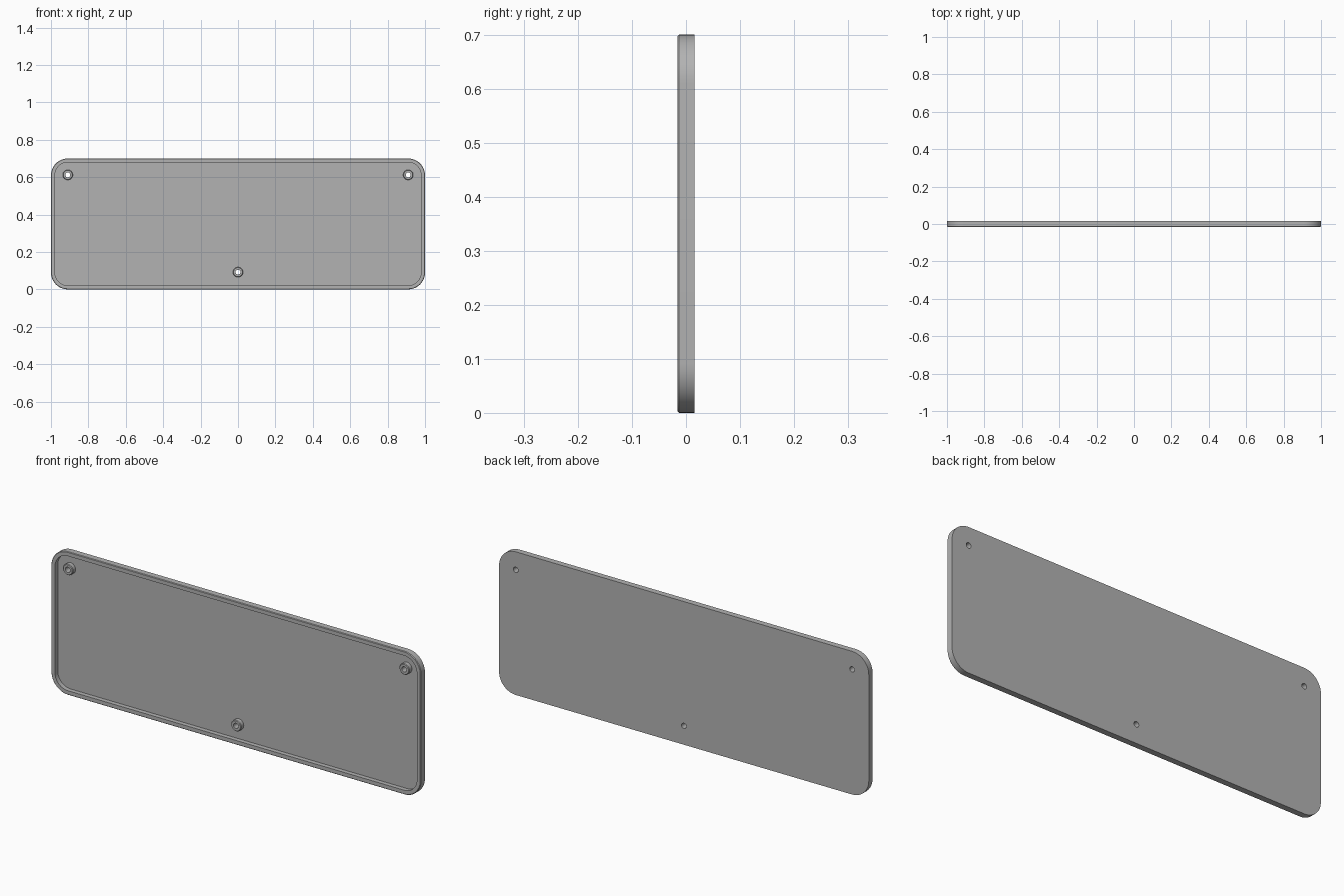
import bpy, bmesh
from math import sin, cos, pi, radians

cube = bpy.data.objects.get("Cube")
if cube:
    bpy.data.objects.remove(cube, do_unlink=True)

WIDTH, HEIGHT, CORNER = 2.0, 0.7, 0.09
FRONT, FLOOR, BACK = -0.016, 0.006, 0.016
BOSS_R, HOLE_R = 0.027, 0.013
MOUNTS = [(-0.91, 0.612), (0.91, 0.612), (0, 0.092)]

grey = bpy.data.materials.new("plain grey")
grey.use_nodes = True
grey.diffuse_color = (0.45, 0.45, 0.45, 1)
grey.node_tree.nodes["Principled BSDF"].inputs["Base Color"].default_value = grey.diffuse_color


def rounded_rect(inset, y, steps=12):
    """Points of a rounded rectangle, shrunk by inset, at depth y."""
    r = CORNER - inset
    cx, cz = WIDTH / 2 - CORNER, HEIGHT / 2 - CORNER
    pts = []
    for q, (sx, sz) in enumerate([(1, 1), (-1, 1), (-1, -1), (1, -1)]):
        for i in range(steps + 1):
            a = (q + i / steps) * pi / 2
            pts.append((sx * cx + r * cos(a), y, HEIGHT / 2 + sz * cz + r * sin(a)))
    return pts


def circle(x, z, r, y, n=32):
    return [(x + r * cos(2 * pi * i / n), y, z + r * sin(2 * pi * i / n)) for i in range(n)]


def loft(name, rings, closed=False):
    """Skin a row of rings; cap the ends, or join last to first when closed."""
    bm = bmesh.new()
    loops = [[bm.verts.new(p) for p in ring] for ring in rings]
    pairs = list(zip(loops, loops[1:]))
    if closed:
        pairs.append((loops[-1], loops[0]))
    else:
        bm.faces.new(loops[0])
        bm.faces.new(loops[-1])
    for a, b in pairs:
        n = len(a)
        for i in range(n):
            j = (i + 1) % n
            bm.faces.new((a[i], a[j], b[j], b[i]))
    bmesh.ops.recalc_face_normals(bm, faces=bm.faces)
    mesh = bpy.data.meshes.new(name)
    bm.to_mesh(mesh)
    bm.free()
    mesh.materials.append(grey)
    obj = bpy.data.objects.new(name, mesh)
    bpy.context.collection.objects.link(obj)
    return obj


def activate(obj):
    bpy.ops.object.select_all(action='DESELECT')
    obj.select_set(True)
    bpy.context.view_layer.objects.active = obj


def smooth(obj):
    activate(obj)
    bpy.ops.object.shade_smooth_by_angle(angle=radians(30))


# Shallow tray: back, outer wall, chamfer, rim, inner wall, floor
profile = [(0, BACK), (0, FRONT + 0.003), (0.003, FRONT), (0.021, FRONT), (0.021, FLOOR)]
tray = loft("tray", [rounded_rect(i, y) for i, y in profile])

# Screw holes through the floor
for x, z in MOUNTS:
    cutter = loft("hole_cutter", [circle(x, z, HOLE_R, y) for y in (-0.1, 0.1)])
    cutter.hide_render = True
    mod = tray.modifiers.new("hole", 'BOOLEAN')
    mod.operation, mod.solver, mod.object = 'DIFFERENCE', 'EXACT', cutter
    activate(tray)
    bpy.ops.object.modifier_apply(modifier=mod.name)
    bpy.data.objects.remove(cutter, do_unlink=True)
smooth(tray)

# Tubular screw bosses standing on the floor
for label, (x, z) in zip(("right", "left", "bottom"), MOUNTS):
    rings = [(BOSS_R, FLOOR), (BOSS_R, FRONT + 0.003), (BOSS_R - 0.003, FRONT),
             (HOLE_R, FRONT), (HOLE_R, FLOOR)]
    smooth(loft(label + "_screw_boss", [circle(x, z, r, y) for r, y in rings], closed=True))
